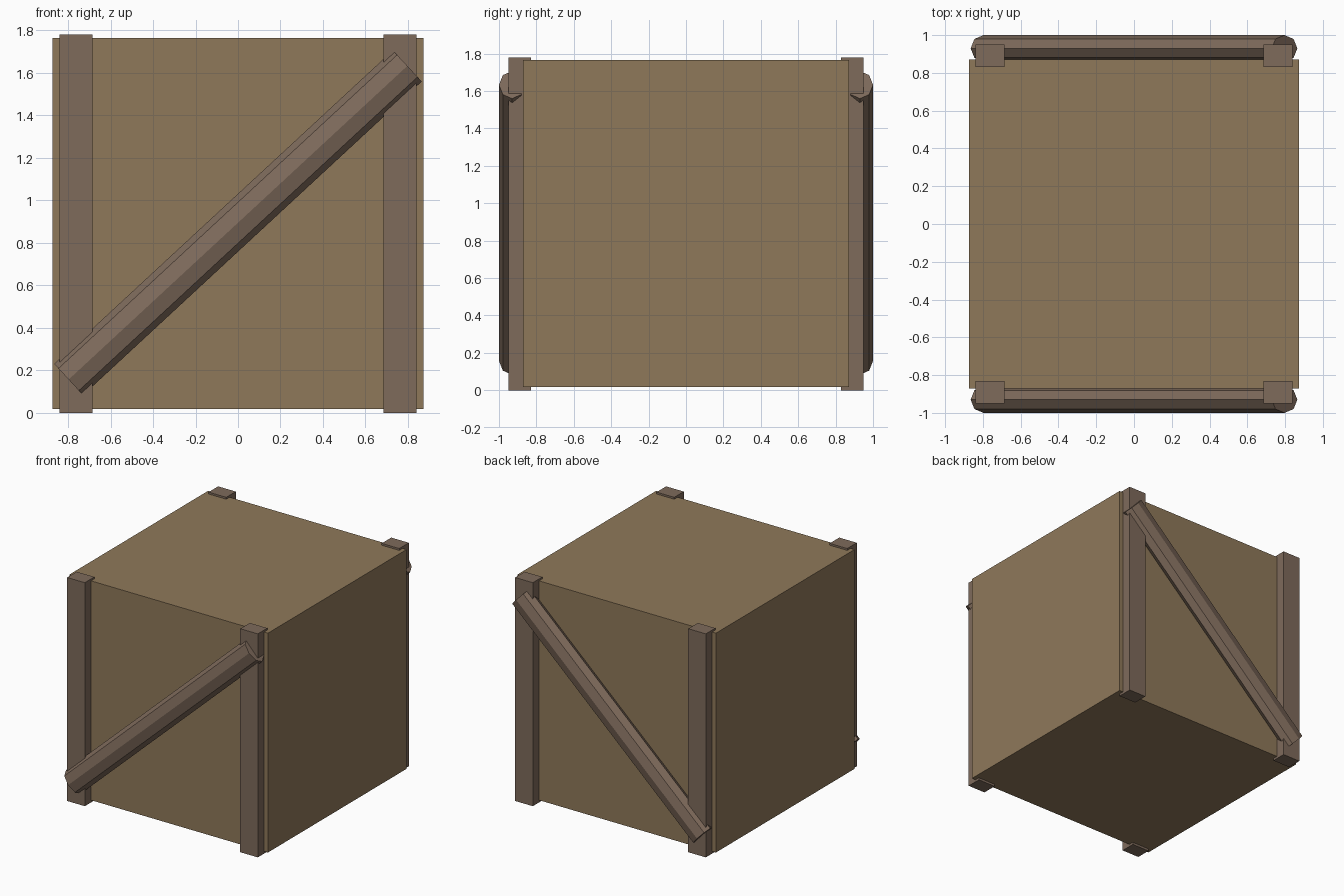
import bpy
import math

if "Cube" in bpy.data.objects:
    bpy.data.objects.remove(bpy.data.objects["Cube"])


def material(name, color):
    m = bpy.data.materials.new(name)
    m.diffuse_color = (*color, 1.0)
    m.use_nodes = True
    m.node_tree.nodes["Principled BSDF"].inputs["Base Color"].default_value = m.diffuse_color
    return m


panel_wood = material("panel_wood", (0.275, 0.19, 0.102))
frame_wood = material("frame_wood", (0.21, 0.145, 0.105))


def box(name, low, high, mat):
    center = [(a + b) / 2 for a, b in zip(low, high)]
    bpy.ops.mesh.primitive_cube_add(size=1, location=center)
    ob = bpy.context.object
    ob.name = name
    ob.scale = [b - a for a, b in zip(low, high)]
    ob.data.materials.append(mat)


# Crate body
box("crate_body", (-0.874, -0.872, 0.018), (0.874, 0.872, 1.765), panel_wood)

for side, sy in (("front", -1), ("back", 1)):
    # Corner posts standing slightly proud of the body
    for hand, sx in (("left", -1), ("right", 1)):
        xs = sorted((sx * 0.685, sx * 0.84))
        ys = sorted((sy * 0.83, sy * 0.95))
        box(f"{side}_{hand}_post", (xs[0], ys[0], 0.0), (xs[1], ys[1], 1.78), frame_wood)

    # Flattened eight-sided diagonal brace
    dx, dz = 1.594, 1.476
    bpy.ops.mesh.primitive_cylinder_add(
        vertices=8, radius=1, depth=math.hypot(dx, dz),
        location=(0, sy * 0.93, 0.895), rotation=(0, math.atan2(dx, dz), 0))
    brace = bpy.context.object
    brace.name = f"{side}_diagonal_brace"
    brace.scale = (0.1, 0.07, 1)
    brace.data.materials.append(frame_wood)
